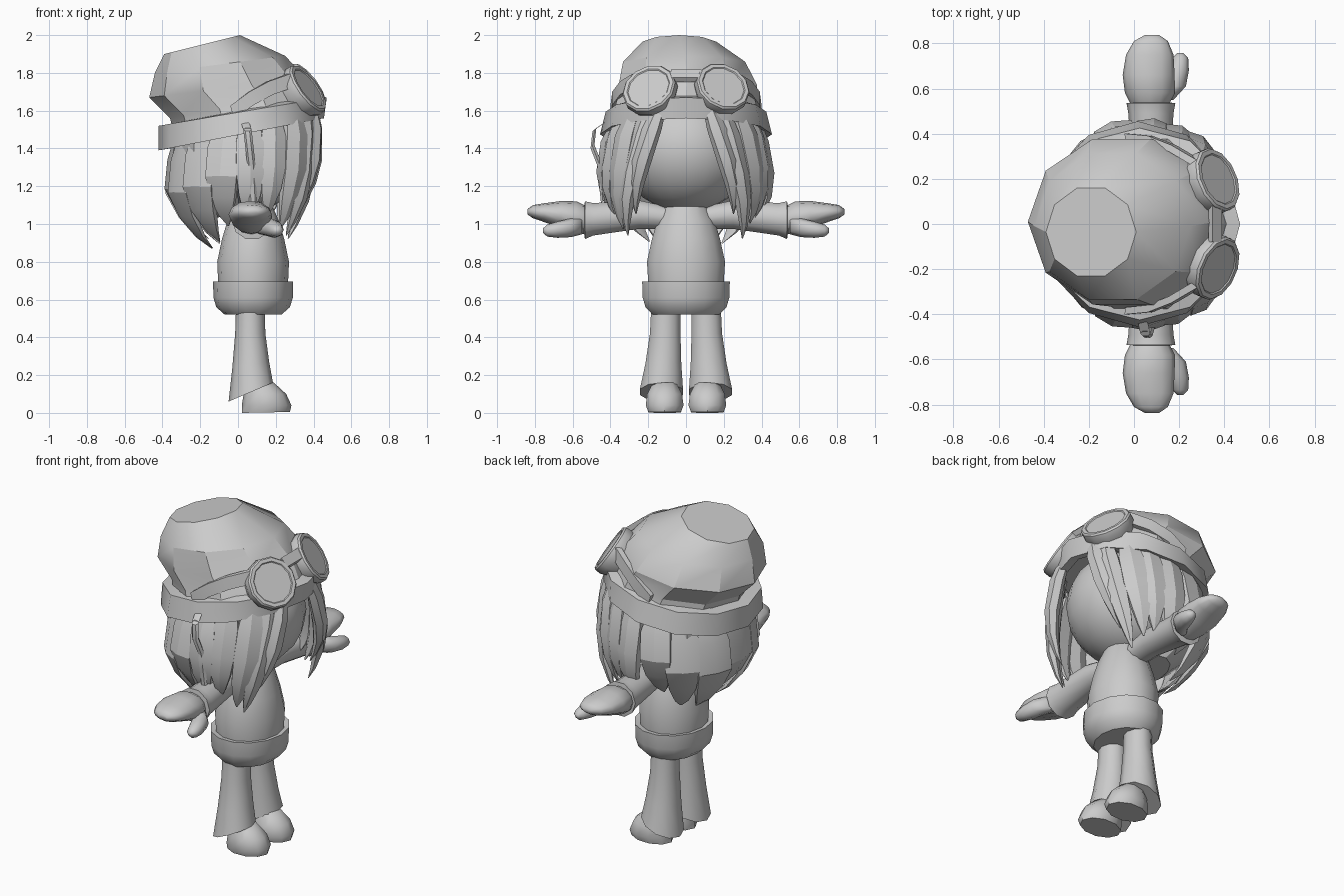
import bpy, math, random
from mathutils import Vector as V

random.seed(4)
grey = bpy.data.materials.new("plain grey")
grey.diffuse_color = (0.6, 0.6, 0.6, 1)


def ring(c, u, v, n=12, phase=0.0):
    """Elliptical ring of points about c with half axes u and v."""
    c, u, v = V(c), V(u), V(v)
    return [c + u * math.cos(phase + 2 * math.pi * i / n) + v * math.sin(phase + 2 * math.pi * i / n)
            for i in range(n)]


def tilted(xb, zb, xf, zf, hy, yc=0.0, n=12):
    """Ring running from a back point to a front point, half width hy."""
    return ring(((xb + xf) / 2, yc, (zb + zf) / 2), ((xf - xb) / 2, 0, (zf - zb) / 2), (0, hy, 0), n)


def finish(name, verts, faces, angle=35):
    me = bpy.data.meshes.new(name)
    me.from_pydata(verts, [], faces)
    me.materials.append(grey)
    ob = bpy.data.objects.new(name, me)
    bpy.context.collection.objects.link(ob)
    bpy.ops.object.select_all(action='DESELECT')
    ob.select_set(True)
    bpy.context.view_layer.objects.active = ob
    bpy.ops.object.mode_set(mode='EDIT')
    bpy.ops.mesh.select_all(action='SELECT')
    bpy.ops.mesh.normals_make_consistent(inside=False)
    bpy.ops.object.mode_set(mode='OBJECT')
    bpy.ops.object.shade_smooth_by_angle(angle=math.radians(angle))
    return ob


def loft(name, rings, angle=35, closed=False):
    n, m = len(rings[0]), len(rings)
    faces = []
    for r in range(m if closed else m - 1):
        a, b = r * n, ((r + 1) % m) * n
        faces += [(a + i, a + (i + 1) % n, b + (i + 1) % n, b + i) for i in range(n)]
    if not closed:
        faces += [tuple(range(n)), tuple(range((m - 1) * n, m * n))]
    return finish(name, [p for r in rings for p in r], faces, angle)


# Head
head = [ring((0.03, 0, 1.39 - 0.33 * math.cos(t)), (0.355 * math.sin(t), 0, 0),
             (0, 0.35 * math.sin(t), 0), 20)
        for t in [math.radians(8 + i * 16.4) for i in range(11)]]
loft("head", head, 50)

# Hat: slouching crown and turned-up band
loft("hat_crown", [tilted(-0.34, 1.48, 0.43, 1.63, 0.41, 0, 10),
                   tilted(-0.36, 1.56, 0.40, 1.70, 0.385, 0, 10),
                   tilted(-0.47, 1.67, 0.36, 1.77, 0.385, 0.01, 10),
                   tilted(-0.44, 1.80, 0.25, 1.89, 0.34, -0.01, 10),
                   tilted(-0.39, 1.90, 0.01, 2.00, 0.205, -0.035, 10)], 30)
loft("hat_band", [tilted(-0.42, 1.39, 0.455, 1.56, 0.455),
                  tilted(-0.42, 1.52, 0.47, 1.67, 0.425),
                  tilted(-0.35, 1.53, 0.40, 1.68, 0.375),
                  tilted(-0.36, 1.40, 0.40, 1.57, 0.39)], 35, True)

# Goggles
for s in (1, -1):
    nrm = V((0.76, 0.33 * s, 0.56)).normalized()
    u = nrm.cross(V((0, 0, 1))).normalized()
    w = nrm.cross(u)
    c = V((0.365, 0.195 * s, 1.72 + 0.005 * s))
    prof = [(-0.09, 0.125), (-0.03, 0.15), (0.005, 0.148), (0.015, 0.14), (0.015, 0.12), (0.010, 0.115)]
    loft("goggle", [ring(c + nrm * d, u * r, w * r, 12, math.pi / 12) for d, r in prof], 30)
    # strap running down into the band
    path = [(0.28, 0.27, 1.76), (0.17, 0.335, 1.72), (0.07, 0.375, 1.665), (-0.03, 0.385, 1.59)]
    loft("goggle_strap", [ring((x, y * s, z), V((x * 0.6, y * s, 0)).normalized() * 0.022,
                               (-0.015, 0, 0.05), 4, math.pi / 4) for x, y, z in path])
loft("goggle_bridge", [ring((0.36, y, 1.785), (0.03, 0, -0.03), (0.012, 0, 0.018), 4, math.pi / 4)
                       for y in (-0.08, 0.08)])


# Hair: tapering locks hanging from under the band
def lock(side, deg, lean, width, tip_z, thick=0.042):
    rx = 0.455 if deg < 90 else 0.405
    ca0 = math.cos(math.radians(deg))
    z0 = 1.53 + 0.09 * ca0
    k = 0.45 + 0.35 * min(1, max(0, ca0 + 0.7))
    puff = random.uniform(0.97, 1.01)
    rings = []
    for t, f, w in ((0, 0.85, 0.7), (0.2, 0.92 * puff, 1), (0.5, 0.96 * puff, 1),
                    (0.72, 0.64 + 0.36 * k, 0.78), (0.9, 0.3 + 0.7 * k, 0.4), (1, k, 0.05)):
        a = math.radians(deg + lean * t) * side
        ca, sa = math.cos(a), math.sin(a)
        c = V((0.03 + rx * ca * f, 0.435 * sa * min(1, f + 0.1 * t), z0 + (tip_z - z0) * t))
        out = V((ca, sa, 0.15)).normalized()
        rings.append(ring(c, out * thick * w, V((-sa, ca, 0)) * width * w, 6))
    loft("hair_lock", rings, 25)


locks = ((21, 20, 0.055, 1.07), (32, 19, 0.065, 0.94), (48, 10, 0.08, 0.99), (66, 4, 0.08, 1.03),
         (84, 0, 0.085, 1.0), (104, 4, 0.10, 0.99), (126, 4, 0.11, 0.91), (151, 5, 0.12, 0.86))
for s in (1, -1):
    for d, lean, w, z in locks:
        lock(s, d + random.uniform(-2, 2), lean, w, z + random.uniform(-0.02, 0.02))
lock(1, 180, 0, 0.13, 0.92)
# inner mass of hair at the nape
loft("hair_back", [tilted(-0.34, 1.46, 0.10, 1.50, 0.37), tilted(-0.35, 1.25, 0.10, 1.25, 0.38),
                   tilted(-0.28, 1.10, 0.06, 1.14, 0.30), tilted(-0.18, 1.02, 0.02, 1.06, 0.18)], 30)
# thin loop hanging by one side of the hat
loop = ((0.04, -0.44, 1.53), (0.05, -0.485, 1.50), (0.06, -0.495, 1.41),
        (0.07, -0.46, 1.32), (0.08, -0.44, 1.12))
loft("side_loop", [ring(p, (0.022, 0, 0), (0, 0.012, 0.01), 6) for p in loop])

# Jumper with rolled hem
loft("jumper", [ring((0.08, 0, z), (rx, 0, 0), (0, ry, 0), 14) for z, rx, ry in
                ((0.52, 0.15, 0.18), (0.56, 0.195, 0.22), (0.61, 0.21, 0.235), (0.695, 0.212, 0.238),
                 (0.69, 0.185, 0.205), (0.80, 0.19, 0.212), (0.92, 0.165, 0.185),
                 (1.02, 0.135, 0.155), (1.10, 0.10, 0.11))], 40)

for s in (1, -1):
    # Sleeve
    loft("sleeve", [ring((0.075, y * s, z), (rx, 0, 0), (0, 0, rz), 10) for y, z, rx, rz in
                    ((0.08, 1.03, 0.07, 0.06), (0.25, 1.05, 0.085, 0.08), (0.49, 1.025, 0.10, 0.09),
                     (0.535, 1.02, 0.108, 0.105), (0.54, 1.02, 0.07, 0.07))], 40)
    # Mitten: flat fingers and a lower thumb
    loft("mitten", [ring((x, y * s, z), (rx, 0, 0), (0, 0, rz), 12) for x, y, z, rx, rz in
                    ((0.07, 0.53, 1.02, 0.085, 0.075), (0.07, 0.58, 1.035, 0.11, 0.085),
                     (0.065, 0.66, 1.05, 0.115, 0.072), (0.07, 0.75, 1.06, 0.105, 0.05),
                     (0.075, 0.81, 1.065, 0.075, 0.035), (0.08, 0.838, 1.065, 0.03, 0.015))], 60)
    loft("thumb", [ring((x, y * s, z), (r, 0, 0), (0, 0, r * 0.9), 8) for x, y, z, r in
                   ((0.12, 0.55, 0.995, 0.055), (0.175, 0.61, 0.98, 0.055), (0.195, 0.68, 0.97, 0.048),
                    (0.205, 0.735, 0.965, 0.035), (0.205, 0.758, 0.965, 0.012))], 60)
    # Flared trouser leg
    loft("trouser_leg", [tilted(-0.01, 0.58, 0.14, 0.58, 0.08, 0.107 * s, 10),
                         tilted(-0.015, 0.42, 0.145, 0.42, 0.085, 0.11 * s, 10),
                         tilted(-0.03, 0.24, 0.165, 0.27, 0.10, 0.12 * s, 10),
                         tilted(-0.05, 0.06, 0.185, 0.16, 0.12, 0.13 * s, 10)], 45)
    # Shoe
    loft("shoe", [tilted(0.02, 0.0, 0.275, 0.005, 0.09, 0.113 * s, 10),
                  tilted(0.02, 0.04, 0.283, 0.04, 0.105, 0.113 * s, 10),
                  tilted(0.03, 0.10, 0.255, 0.10, 0.097, 0.113 * s, 10),
                  tilted(0.04, 0.16, 0.19, 0.16, 0.065, 0.113 * s, 10)], 45)
